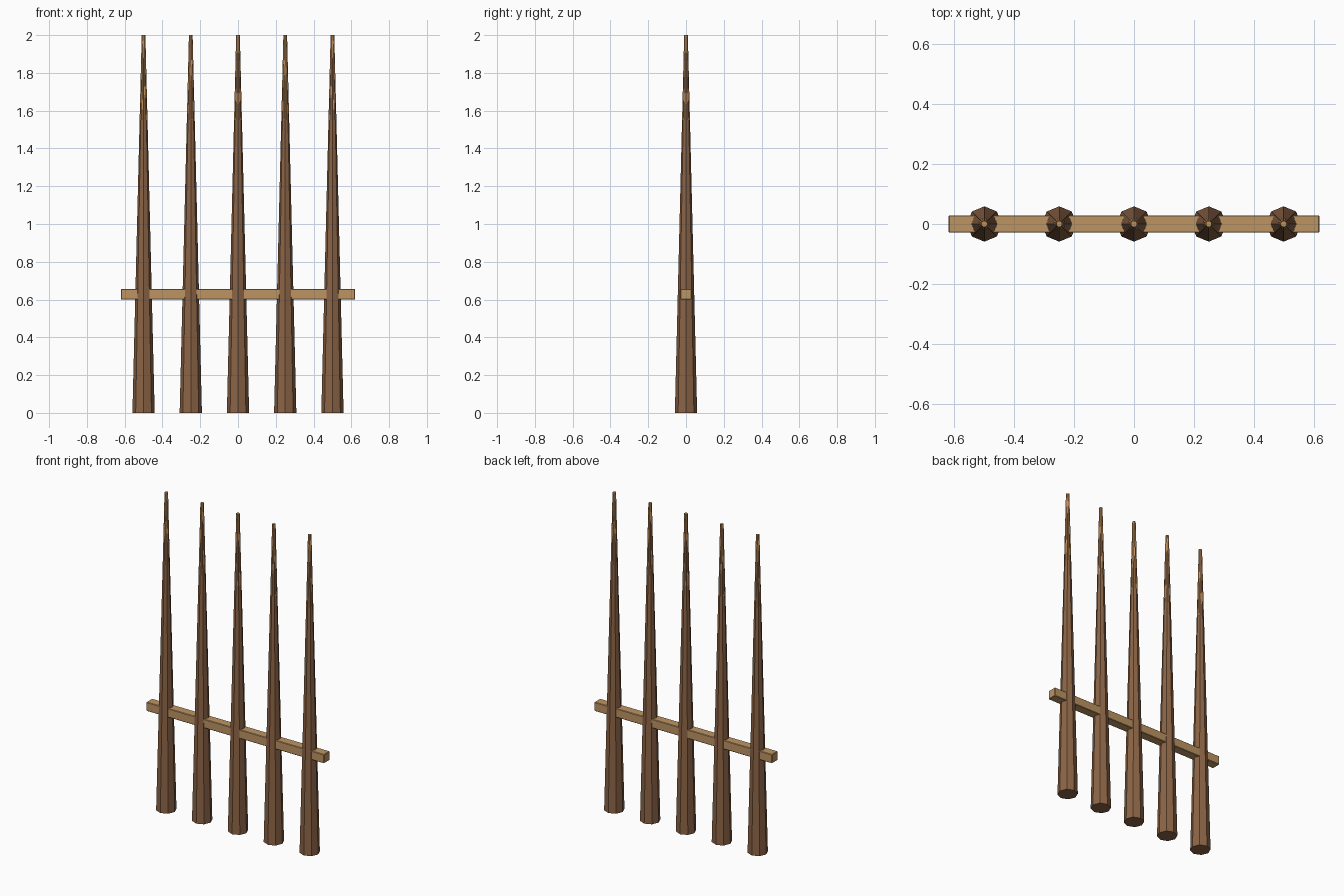
import bpy, bmesh, math
from mathutils import Matrix

if "Cube" in bpy.data.objects:
    bpy.data.objects.remove(bpy.data.objects["Cube"])


def material(name, rgb):
    m = bpy.data.materials.new(name)
    m.diffuse_color = (*rgb, 1)
    m.use_nodes = True
    m.node_tree.nodes["Principled BSDF"].inputs["Base Color"].default_value = m.diffuse_color
    return m


BARK = material("brown wood", (0.262, 0.127, 0.062))
RAIL = material("tan wood", (0.515, 0.300, 0.125))
TIP = material("pale cut wood", (0.53, 0.28, 0.10))


def finish(bm, name, mat, loc):
    mesh = bpy.data.meshes.new(name)
    bm.to_mesh(mesh)
    bm.free()
    mesh.materials.append(mat)
    ob = bpy.data.objects.new(name, mesh)
    ob.location = loc
    bpy.context.collection.objects.link(ob)
    return ob


def taper(name, mat, x, z0, z1, r0, r1, turn=0.0):
    """Eight-sided tapered post between two heights."""
    bm = bmesh.new()
    bmesh.ops.create_cone(bm, cap_ends=True, segments=8, radius1=r0, radius2=r1,
                          depth=z1 - z0, matrix=Matrix.Rotation(turn, 4, 'Z'))
    return finish(bm, name, mat, (x, 0, (z0 + z1) / 2))


# Five sharpened stakes, each with a pale whittled tip showing through the bark
for i in range(5):
    x = -0.5 + 0.25 * i
    taper(f"stake_{i + 1}", BARK, x, 0, 1.995, 0.059, 0.010)
    taper(f"stake_tip_{i + 1}", TIP, x, 1.55, 2.0, 0.0205, 0.0105, math.pi / 8)

# Cross rail running through all stakes
bm = bmesh.new()
bmesh.ops.create_cube(bm, size=1, matrix=Matrix.Diagonal((1.24, 0.058, 0.056, 1)))
rail = finish(bm, "cross_rail", RAIL, (0, 0, 0.628))
bevel = rail.modifiers.new("worn_edges", 'BEVEL')
bevel.width = 0.003
bevel.segments = 1
